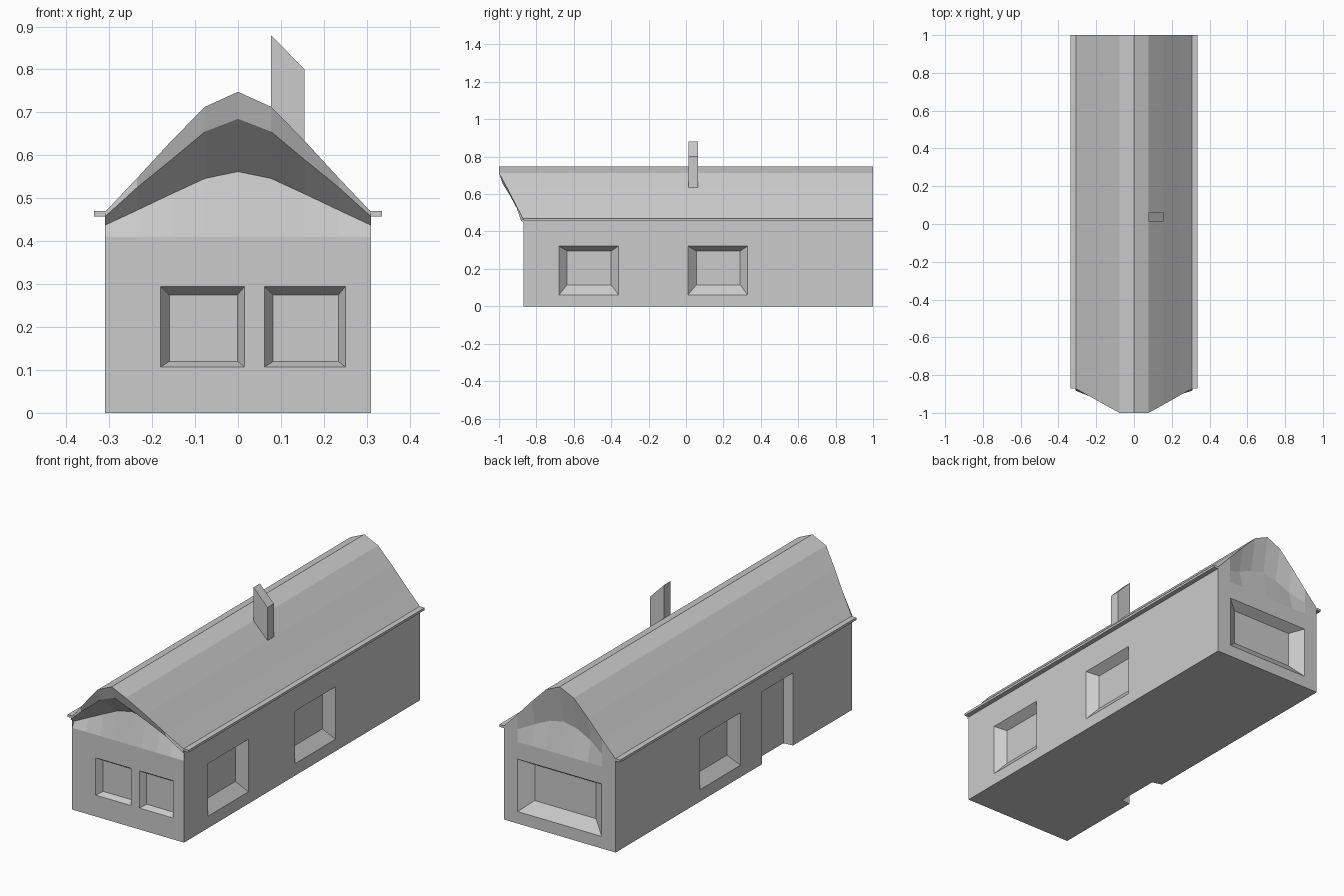
import bpy, bmesh

if "Cube" in bpy.data.objects:
    bpy.data.objects.remove(bpy.data.objects["Cube"])


def loft(name, rings):
    """Closed solid through a series of equal-length point rings."""
    bm = bmesh.new()
    rows = [[bm.verts.new(p) for p in ring] for ring in rings]
    n = len(rows[0])
    for a, b in zip(rows, rows[1:]):
        for i in range(n):
            j = (i + 1) % n
            bm.faces.new((a[i], a[j], b[j], b[i]))
    caps = [bm.faces.new(rows[0]), bm.faces.new(rows[-1])]
    bmesh.ops.triangulate(bm, faces=caps)
    bmesh.ops.recalc_face_normals(bm, faces=bm.faces)
    me = bpy.data.meshes.new(name)
    bm.to_mesh(me)
    bm.free()
    ob = bpy.data.objects.new(name, me)
    bpy.context.collection.objects.link(ob)
    return ob


def rect(lo, hi):
    (a, b), (c, d) = lo, hi
    return [(a, b), (c, b), (c, d), (a, d)]


# House shell: cross-sections along x
# |x|: (front top y, roof z, fascia foot y, z, soffit back y, z, rear hollow y)
sections = {
    0.0:   (-1.0, 0.748, -0.98, 0.685, -0.84, 0.562, 0.97),
    0.077: (-1.0, 0.713, -0.98, 0.655, -0.84, 0.546, 0.97),
    0.155: (-0.957, 0.634, -0.94, 0.59, -0.842, 0.510, 0.975),
    0.235: (-0.912, 0.547, -0.905, 0.525, -0.847, 0.472, 1.0),
    0.31:  (-0.87, 0.468, -0.882, 0.457, -0.855, 0.437, 1.0),
}
rings = []
for x in [-0.31, -0.235, -0.155, -0.077, 0, 0.077, 0.155, 0.235, 0.31]:
    yt, zt, ym, zm, yl, zl, yb = sections[abs(x)]
    prof = [(-0.87, 0), (-0.87, 0.41), (yl, zl), (ym, zm), (yt, zt),
            (1, zt), (yb, zl), (1, 0.41), (1, 0)]
    rings.append([(x, y, z) for y, z in prof])
house = loft("house_shell", rings)


# Window and door recesses: splayed pockets cut into the walls
def cut(axis, wall, inward, outer, inner, depth):
    def place(r, d):
        w = wall + inward * d
        return [(u, w, v) if axis == 'y' else (w, u, v) for u, v in r]
    c = loft("recess_cutter", [place(outer, -0.03), place(outer, 0), place(inner, depth)])
    c.hide_render = True
    cutters.append(c)
    m = house.modifiers.new("recess", 'BOOLEAN')
    m.operation, m.solver, m.object = 'DIFFERENCE', 'EXACT', c


cutters = []
for a, b in ((-0.18, 0.015), (0.062, 0.25)):
    cut('y', -0.87, 1, rect((a, 0.107), (b, 0.294)),
        rect((a + 0.02, 0.12), (b - 0.016, 0.275)), 0.03)
for wall, inward, y in ((0.31, -1, -0.68), (0.31, -1, 0.01), (-0.31, 1, 0.01)):
    cut('x', wall, inward, rect((y, 0.06), (y + 0.32, 0.323)),
        rect((y + 0.045, 0.115), (y + 0.28, 0.295)), 0.045)
cut('y', 1, -1, rect((-0.233, 0.06), (0.233, 0.323)),
    rect((-0.17, 0.115), (0.17, 0.295)), 0.045)
cut('x', -0.31, 1, rect((-0.405, -0.05), (-0.16, 0.363)),
    rect((-0.4, -0.05), (-0.175, 0.35)), 0.05)

# Bake the recesses and drop the cutters
dg = bpy.context.evaluated_depsgraph_get()
baked = bpy.data.meshes.new_from_object(house.evaluated_get(dg))
house.modifiers.clear()
house.data = baked
for c in cutters:
    bpy.data.objects.remove(c)

# Eave strips
for side, name in ((-1, "eave_left"), (1, "eave_right")):
    r = rect((0.305 * side, 0.458), (0.335 * side, 0.47))
    loft(name, [[(x, y, z) for x, z in r] for y in (-0.87, 1)])

# Chimney with slanted top, sitting on the right roof slope
prof = [(0.077, 0.70), (0.155, 0.625), (0.155, 0.80), (0.077, 0.88)]
loft("chimney", [[(x, y, z) for x, z in prof] for y in (0.013, 0.063)])
